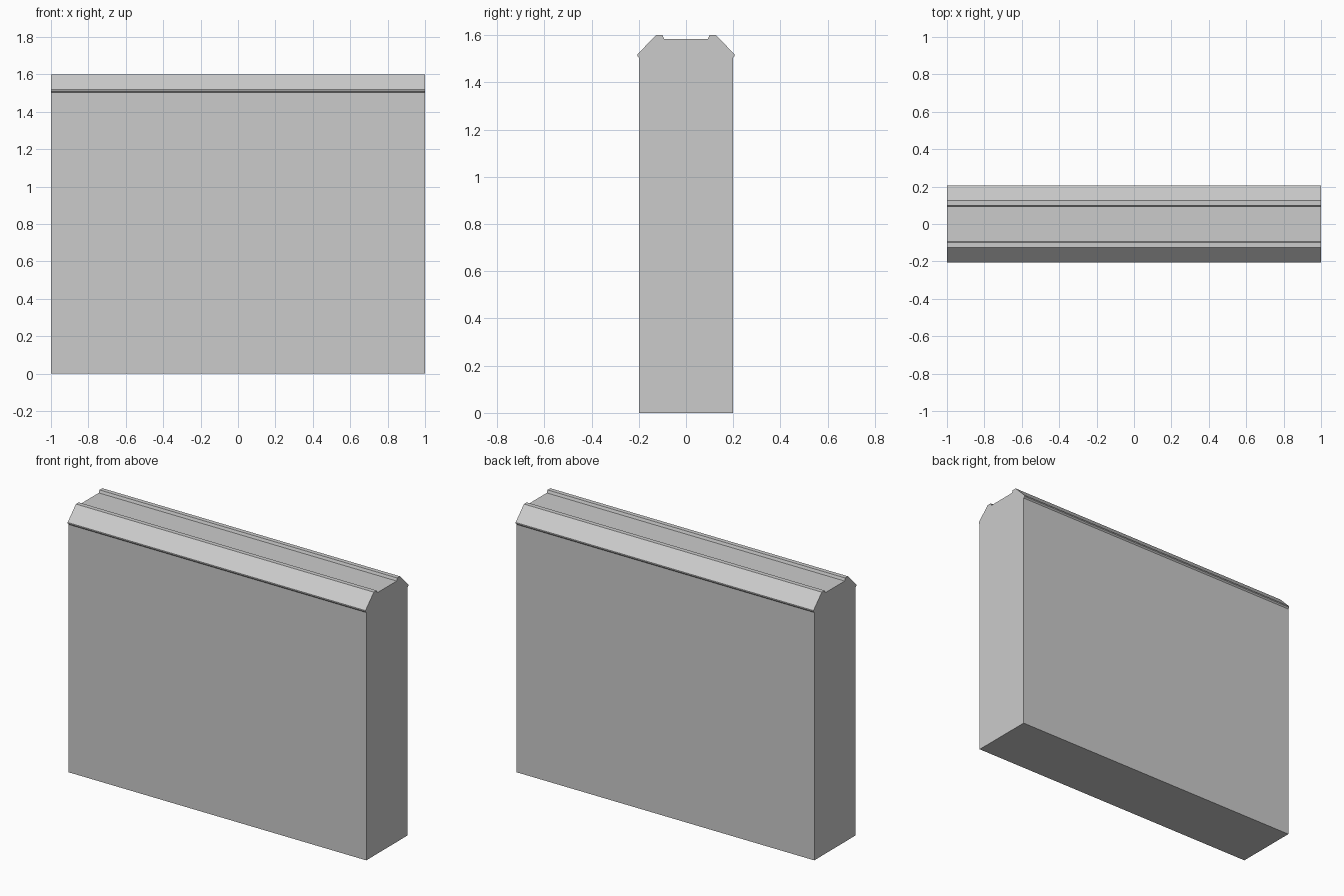
import bpy, bmesh

if "Cube" in bpy.data.objects:
    bpy.data.objects.remove(bpy.data.objects["Cube"])

# Right half of the wall cross-section (y, z), from base up to the groove floor
HALF = [(0.198, 0.0), (0.198, 1.504), (0.206, 1.512), (0.206, 1.519),
        (0.126, 1.60), (0.099, 1.60), (0.093, 1.584)]
LENGTH = 2.0


def extrude_profile(name, profile, length):
    bm = bmesh.new()
    face = bm.faces.new([bm.verts.new((-length / 2, y, z)) for y, z in profile])
    result = bmesh.ops.extrude_face_region(bm, geom=[face], use_keep_orig=True)
    moved = [v for v in result["geom"] if isinstance(v, bmesh.types.BMVert)]
    bmesh.ops.translate(bm, verts=moved, vec=(length, 0, 0))
    bmesh.ops.recalc_face_normals(bm, faces=bm.faces)
    mesh = bpy.data.meshes.new(name)
    bm.to_mesh(mesh)
    bm.free()
    obj = bpy.data.objects.new(name, mesh)
    bpy.context.collection.objects.link(obj)
    return obj


# Wall with a chamfered, grooved coping: mirrored profile swept along x
profile = HALF + [(-y, z) for y, z in reversed(HALF)]
extrude_profile("wall_segment", profile, LENGTH)
